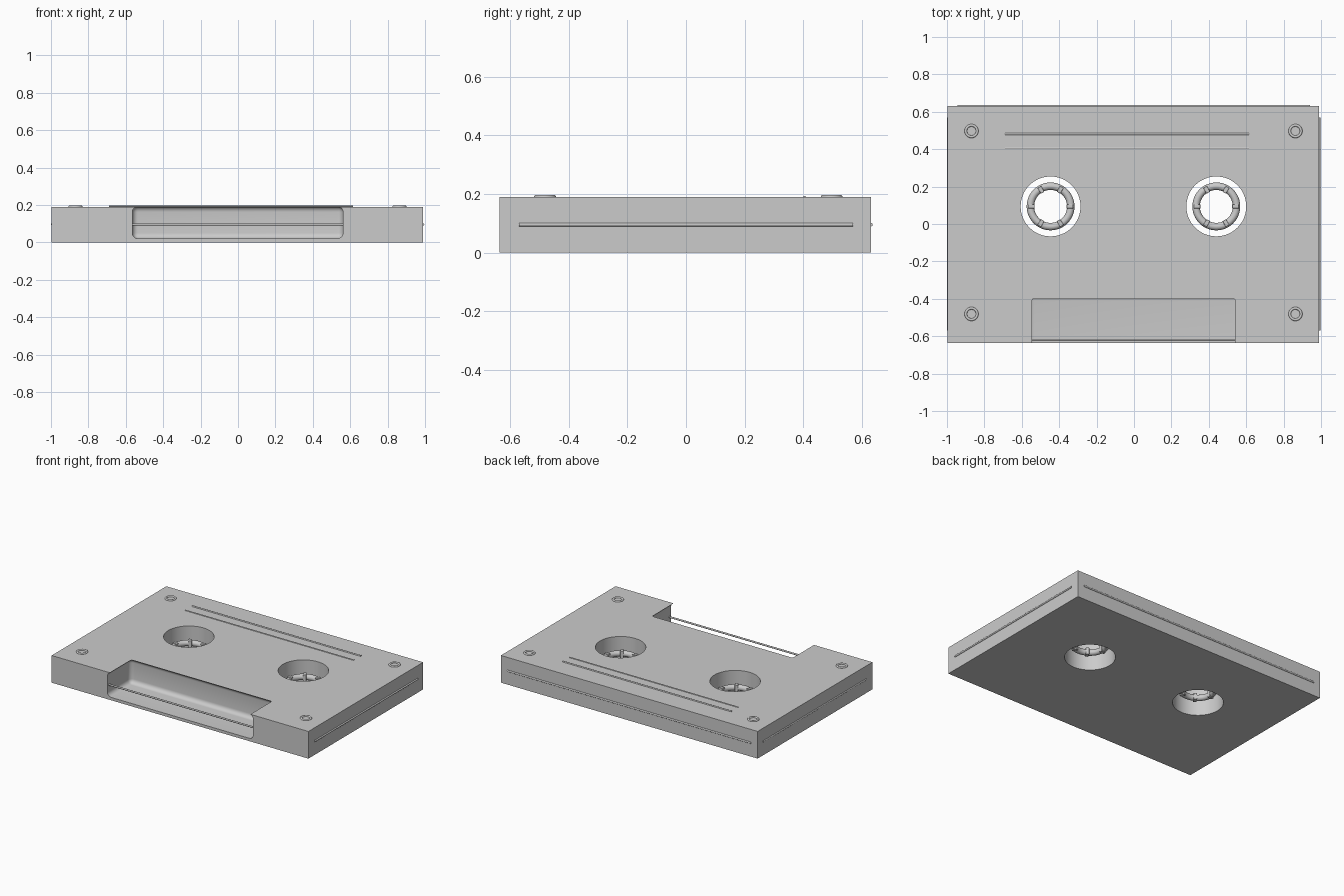
import bpy, math

if "Cube" in bpy.data.objects:
    bpy.data.objects.remove(bpy.data.objects["Cube"])

grey = bpy.data.materials.new("light_grey")
grey.diffuse_color = (0.6, 0.6, 0.6, 1)
grey.use_nodes = True
grey.node_tree.nodes["Principled BSDF"].inputs["Base Color"].default_value = grey.diffuse_color

TOP = 0.19
MID = 0.096
HUBS = [(-0.446, 0.094), (0.440, 0.094)]


def finish(name, smooth=False):
    ob = bpy.context.object
    ob.name = name
    ob.data.materials.clear()
    ob.data.materials.append(grey)
    if smooth:
        bpy.ops.object.shade_smooth_by_angle(angle=math.radians(35))
    return ob


def box(name, lo, hi, bevel=0.0):
    bpy.ops.mesh.primitive_cube_add(size=1, location=[(a + b) / 2 for a, b in zip(lo, hi)])
    ob = bpy.context.object
    ob.scale = [b - a for a, b in zip(lo, hi)]
    bpy.ops.object.transform_apply(location=False, rotation=False, scale=True)
    if bevel:
        m = ob.modifiers.new("Bevel", 'BEVEL')
        m.width, m.segments = bevel, 6
        bpy.ops.object.modifier_apply(modifier=m.name)
    return finish(name)


def rod(name, start, end, along_x, y_or_x, z, r=0.006):
    """Thin raised line running along x or y."""
    mid = (start + end) / 2
    loc = (mid, y_or_x, z) if along_x else (y_or_x, mid, z)
    rot = (0, math.pi / 2, 0) if along_x else (math.pi / 2, 0, 0)
    bpy.ops.mesh.primitive_cylinder_add(vertices=16, radius=r, depth=end - start,
                                        location=loc, rotation=rot)
    return finish(name, True)


def torus(name, loc, major, minor, seg=48):
    bpy.ops.mesh.primitive_torus_add(location=loc, major_radius=major, minor_radius=minor,
                                     major_segments=seg, minor_segments=16)
    return finish(name, True)


# Shell, with two spindle holes and the rounded tape window cut out
body = box("shell", (-0.996, -0.636, 0), (0.99, 0.631, TOP))
cutters = [box("window_cutter", (-0.565, -0.75, 0.02), (0.561, -0.38, 0.192), 0.03)]
for x, y in HUBS:
    bpy.ops.mesh.primitive_cylinder_add(vertices=64, radius=0.16, depth=0.6, location=(x, y, 0.1))
    cutters.append(finish("hole_cutter"))
for c in cutters:
    bpy.context.view_layer.objects.active = body
    m = body.modifiers.new("Cut", 'BOOLEAN')
    m.operation, m.solver, m.object = 'DIFFERENCE', 'EXACT', c
    bpy.ops.object.modifier_apply(modifier=m.name)
    bpy.data.objects.remove(c)
bpy.ops.object.select_all(action='DESELECT')
body.select_set(True)
bpy.context.view_layer.objects.active = body
bpy.ops.object.shade_smooth_by_angle(angle=math.radians(35))

# Spindle rings with six teeth each
for x, y in HUBS:
    torus("spindle_ring", (x, y, MID), 0.108, 0.02)
    for i in range(6):
        a = i * math.pi / 3
        r = 0.103
        t = box("spindle_tooth", (-0.018, -0.011, -0.024), (0.018, 0.011, 0.024), 0.003)
        t.location = (x + r * math.cos(a), y + r * math.sin(a), MID)
        t.rotation_euler[2] = a

# Screw rims at the corners
for x in (-0.869, 0.863):
    for y in (-0.481, 0.497):
        torus("screw_rim", (x, y, TOP), 0.0305, 0.007, 32)

# Seam around the sides, crossing the window at the front
rod("side_seam_left", -0.57, 0.57, False, -0.994, MID)
rod("side_seam_right", -0.57, 0.57, False, 0.99, MID)
rod("back_seam", -0.945, 0.94, True, 0.631, MID)
rod("front_seam", -0.945, 0.94, True, -0.62, MID)

# Raised label lines on the top
rod("label_line_upper", -0.69, 0.615, True, 0.481, TOP)
rod("label_line_lower", -0.69, 0.615, True, 0.405, TOP - 0.001, 0.005)
